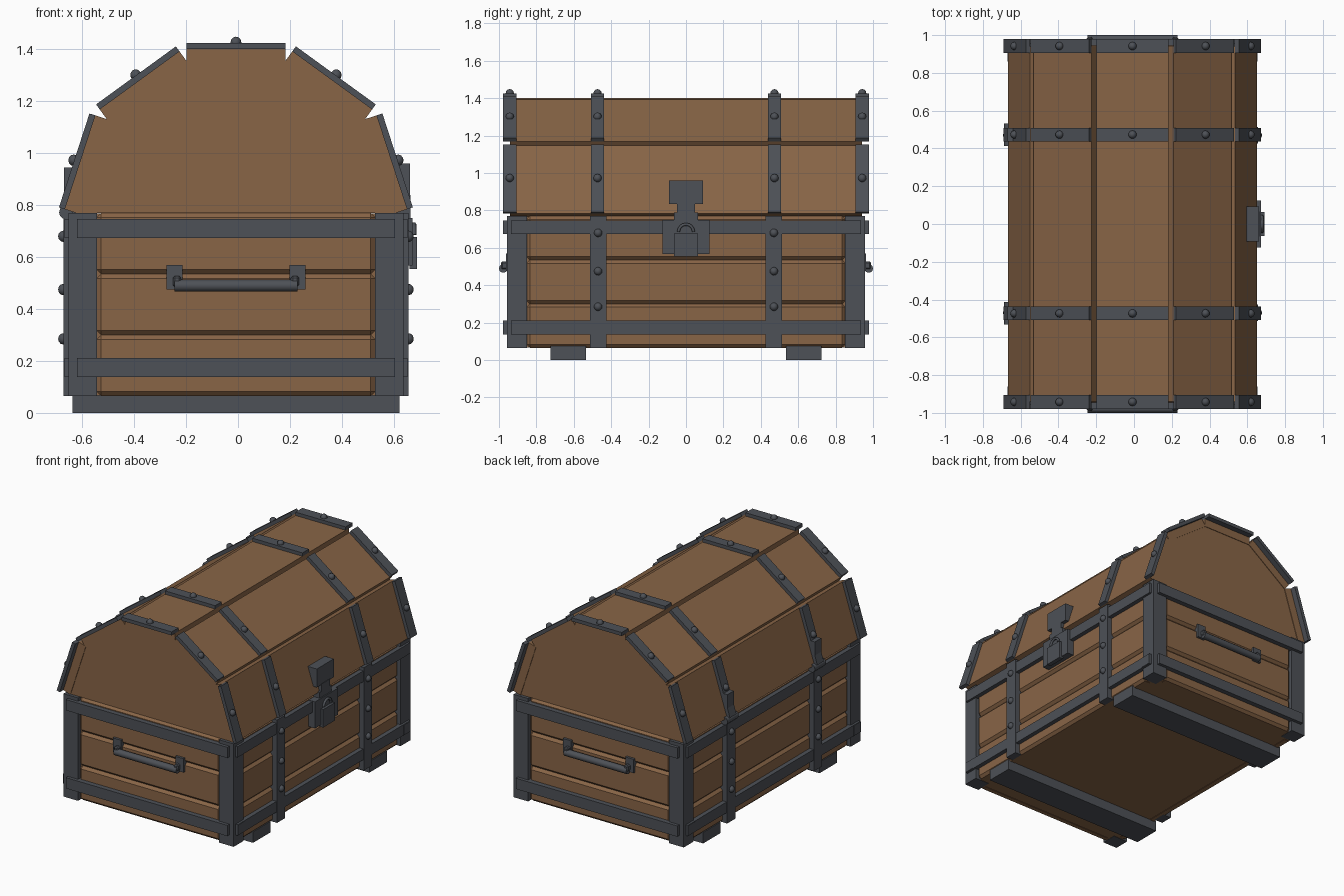
import bpy, bmesh
from math import pi, sin, cos, radians
from mathutils import Matrix, Vector

if "Cube" in bpy.data.objects:
    bpy.data.objects.remove(bpy.data.objects["Cube"])

CX = -0.008                      # chest centre; the lock makes +x longer
SIDES = (-1, 1)


def material(name, color):
    m = bpy.data.materials.new(name)
    m.diffuse_color = (*color, 1)
    m.use_nodes = True
    m.node_tree.nodes["Principled BSDF"].inputs["Base Color"].default_value = m.diffuse_color
    return m


WOOD = material("wood", (0.25, 0.13, 0.062))
IRON = material("iron", (0.075, 0.082, 0.095))


def finish(name, bm, mat):
    bmesh.ops.recalc_face_normals(bm, faces=bm.faces[:])
    me = bpy.data.meshes.new(name)
    bm.to_mesh(me)
    bm.free()
    me.materials.append(mat)
    ob = bpy.data.objects.new(name, me)
    bpy.context.collection.objects.link(ob)
    return ob


def box(name, x, y, z, mat, bevel=0, xf=None):
    """Box from (min, max) ranges, optionally chamfered and transformed."""
    bm = bmesh.new()
    bmesh.ops.create_cube(bm, size=1)
    size = Vector((r[1] - r[0] for r in (x, y, z)))
    mid = Vector(((r[1] + r[0]) / 2 for r in (x, y, z)))
    bm.transform(Matrix.Translation(mid) @ Matrix.Diagonal((*size, 1)))
    if bevel:
        bmesh.ops.bevel(bm, geom=bm.edges[:], offset=bevel, segments=1, affect='EDGES')
    if xf:
        bm.transform(xf)
    return finish(name, bm, mat)


def span(c, half):
    return (c - half, c + half)


def outward(s, a, b):
    return tuple(sorted((s * a, s * b)))


def side_x(s, a, b):
    return tuple(sorted((CX + s * a, CX + s * b)))


def rod(name, center, r, length, axis, mat=IRON, n=12):
    bm = bmesh.new()
    bmesh.ops.create_cone(bm, cap_ends=True, segments=n, radius1=r, radius2=r, depth=length)
    rot = Matrix.Rotation(pi / 2, 4, 'Y' if axis == 'x' else 'X')
    bm.transform(Matrix.Translation(center) @ rot)
    return smooth(finish(name, bm, mat))


def smooth(ob):
    bpy.ops.object.select_all(action='DESELECT')
    bpy.context.view_layer.objects.active = ob
    ob.select_set(True)
    bpy.ops.object.shade_smooth_by_angle(angle=radians(40))
    return ob


def rivets(name, points, r=0.022):
    bm = bmesh.new()
    for p in points:
        bmesh.ops.create_uvsphere(bm, u_segments=10, v_segments=6, radius=r,
                                  matrix=Matrix.Translation(p))
    return smooth(finish(name, bm, IRON))


def prism(name, pts, y, mat):
    """Extrude an x-z outline along y."""
    bm = bmesh.new()
    f = bm.faces.new([bm.verts.new((px, y[0], pz)) for px, pz in pts])
    ext = bmesh.ops.extrude_face_region(bm, geom=[f])
    bmesh.ops.translate(bm, vec=(0, y[1] - y[0], 0),
                        verts=[v for v in ext["geom"] if isinstance(v, bmesh.types.BMVert)])
    return finish(name, bm, mat)


# Body core and runners
box("body_core", span(CX, 0.605), span(0, 0.925), (0.067, 0.768), WOOD)
for s in SIDES:
    box("runner", span(CX, 0.63), outward(s, 0.535, 0.725), (0, 0.075), IRON)

# Chamfered wall planks, three rows on each side
for i in range(3):
    z = (0.065 + 0.235 * i, 0.065 + 0.235 * (i + 1))
    for s in SIDES:
        box("end_plank", span(CX, 0.5365), outward(s, 0.88, 0.945), z, WOOD, 0.0175)
        box("side_plank", side_x(s, 0.56, 0.63), span(0, 0.852), z, WOOD, 0.0175)

# Corner posts, as L-shaped pairs of plates
for sx in SIDES:
    for sy in SIDES:
        box("corner_post", side_x(sx, 0.535, 0.645), outward(sy, 0.85, 0.957), (0.065, 0.77), IRON)
        # thin side flange
        box("corner_flange", side_x(sx, 0.535, 0.663), outward(sy, 0.86, 0.935), (0.14, 0.21), IRON)

# Horizontal bands
for z in ((0.138, 0.212), (0.673, 0.747)):
    for s in SIDES:
        box("end_band", span(CX, 0.612), outward(s, 0.92, 0.979), z, IRON)
        box("side_band", side_x(s, 0.6, 0.66), span(0, 0.935), z, IRON)

# Vertical straps and their rivets
for sx in SIDES:
    for sy in SIDES:
        box("side_strap", side_x(sx, 0.6, 0.664), span(sy * 0.47, 0.044), (0.065, 0.77), IRON)
    rivets("strap_rivets", [(CX + sx * 0.664, sy * 0.47, z)
                            for sy in SIDES for z in (0.285, 0.475, 0.68)])

# Lid: half decagon core, five planks, straps and rivets
R, Z0 = 0.615, 0.77
AP = R * cos(pi / 10)
HALF = R * sin(pi / 10)
prism("lid_core", [(CX + R * cos(i * pi / 5), Z0 + R * sin(i * pi / 5)) for i in range(6)],
      (-0.936, 0.936), WOOD)
for i in range(5):
    xf = Matrix.Translation((CX, 0, Z0)) @ Matrix.Rotation((i - 2) * pi / 5, 4, 'Y')
    box("lid_plank", span(0, HALF), span(0, 0.94), (AP - 0.01, AP + 0.047), WOOD, 0, xf)
    for y, w in ((0.942, 0.037), (0.473, 0.035)):
        for s in SIDES:
            box("lid_strap", span(0, HALF), span(s * y, w), (AP + 0.046, AP + 0.07), IRON, 0, xf)
    rivets("lid_rivets", [xf @ Vector((0, y, AP + 0.072)) for y in (-0.942, -0.473, 0.473, 0.942)])

# Back hinges
for s in SIDES:
    box("hinge_leaf", (-0.67, -0.61), span(s * 0.473, 0.035), (0.77, 0.945), IRON)
    rod("hinge_barrel", (-0.662, s * 0.473, 0.772), 0.027, 0.12, 'y')

# Lock: hasp, plate and padlock
box("hasp_head", (0.58, 0.662), span(0, 0.092), (0.834, 0.96), IRON)
box("hasp_stem", (0.6, 0.665), span(0, 0.048), (0.74, 0.84), IRON)
box("hasp_shoulder", (0.6, 0.665), span(0, 0.065), (0.74, 0.79), IRON)
box("lock_plate", (0.6, 0.672), span(0, 0.125), (0.568, 0.75), IRON)
box("padlock", (0.66, 0.69), span(0, 0.063), (0.555, 0.678), IRON)
cu = bpy.data.curves.new("shackle", 'CURVE')
cu.dimensions = '3D'
cu.bevel_depth = 0.009
cu.bevel_resolution = 1
arc = [(0.678, 0.04 * cos(a * pi / 8), 0.686 + 0.04 * sin(a * pi / 8)) for a in range(9)]
sp = cu.splines.new('POLY')
sp.points.add(len(arc) - 1)
for p, c in zip(sp.points, arc):
    p.co = (*c, 1)
cu.materials.append(IRON)
bpy.context.collection.objects.link(bpy.data.objects.new("shackle", cu))

# End handles
for s in SIDES:
    rod("handle_bar", (CX, s * 0.977, 0.49), 0.023, 0.475, 'x')
    for k in SIDES:
        x = CX + k * 0.237
        box("handle_mount", span(x, 0.031), outward(s, 0.93, 0.962), (0.475, 0.57), IRON)
        box("handle_arm", span(x - k * 0.01, 0.016), outward(s, 0.94, 0.99), (0.485, 0.528), IRON, 0.008)
